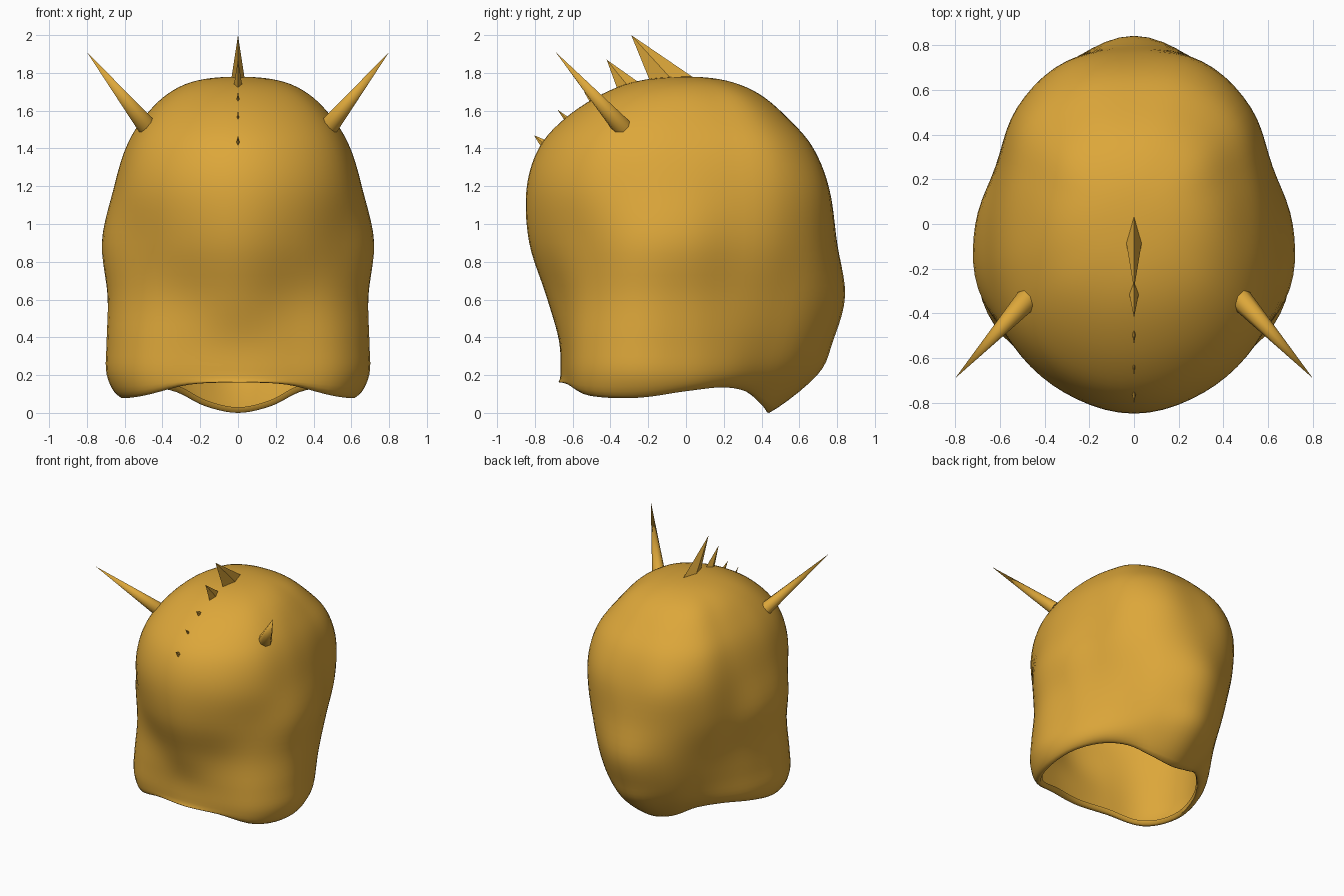
import bpy, bmesh, math
from mathutils import Vector

if "Cube" in bpy.data.objects:
    bpy.data.objects.remove(bpy.data.objects["Cube"])

gold = bpy.data.materials.new("golden_yellow")
gold.diffuse_color = (0.72, 0.385, 0.042, 1)
gold.use_nodes = True
gold.node_tree.nodes["Principled BSDF"].inputs["Base Color"].default_value = gold.diffuse_color


def make_object(name, bm, smooth_angle):
    bmesh.ops.recalc_face_normals(bm, faces=bm.faces)
    mesh = bpy.data.meshes.new(name)
    bm.to_mesh(mesh)
    bm.free()
    mesh.materials.append(gold)
    ob = bpy.data.objects.new(name, mesh)
    bpy.context.collection.objects.link(ob)
    bpy.ops.object.select_all(action='DESELECT')
    ob.select_set(True)
    bpy.context.view_layer.objects.active = ob
    bpy.ops.object.shade_smooth_by_angle(angle=math.radians(smooth_angle))
    return ob


def spline(a, b, c, d, t):
    """Catmull-Rom value between b and c."""
    return 0.5 * (2 * b + (c - a) * t + (2 * a - 5 * b + 4 * c - d) * t * t
                  + (3 * b - a - 3 * c + d) * t ** 3)


# Head sections: radii every 22.5 degrees, front centre round to back centre
RIM_Z = [.16, .15, .09, .08, .115, .135, .11, .035, 0]
RIM_R = [.665, .67, .715, .67, .59, .505, .46, .45, .44]
SECTIONS = [
    (0.20, [.665, .69, .765, .745, .65, .575, .55, .61, .695]),
    (0.38, [.672, .695, .76, .745, .655, .60, .61, .70, .778]),
    (0.62, [.74, .715, .74, .735, .665, .625, .665, .765, .842]),
    (0.90, [.83, .79, .755, .755, .71, .67, .725, .785, .80]),
    (1.18, [.845, .815, .765, .70, .655, .655, .735, .78, .76]),
    (1.40, [.78, .755, .71, .635, .59, .60, .675, .695, .675]),
    (1.56, [.64, .625, .595, .535, .495, .50, .55, .555, .54]),
    (1.69, [.44, .435, .425, .39, .37, .37, .40, .395, .385]),
    (1.76, [.24, .235, .23, .22, .215, .215, .215, .21, .21]),
]
SUB = 5


def around(values):
    """Smoothly resample a mirrored half ring into a full ring."""
    full = values + values[-2:0:-1]
    n = len(full)
    return [spline(full[i - 1], full[i], full[(i + 1) % n], full[(i + 2) % n], k / SUB)
            for i in range(n) for k in range(SUB)]


rows = [(around(RIM_R), around(RIM_Z))]
rows += [(around(r), around([z] * 9)) for z, r in SECTIONS]
count = len(rows[0][0])
rows.append(([0.0] * count, [1.78] * count))
# Helper rows beyond both ends keep the rim and crown tangents smooth
below = ([0.8 * r for r in rows[0][0]], [z + 0.03 for z in rows[0][1]])
beyond = ([-r for r in rows[-2][0]], rows[-2][1])
control = [below] + rows + [beyond]

# Thin inward-turned lip
rings = [([0.955 * r for r in rows[0][0]], [z + 0.03 for z in rows[0][1]]),
         ([0.97 * r for r in rows[0][0]], [z + 0.004 for z in rows[0][1]])]
for i in range(1, len(control) - 2):
    a, b, c, d = control[i - 1:i + 3]
    for k in range(SUB):
        rings.append(tuple([spline(a[m][j], b[m][j], c[m][j], d[m][j], k / SUB)
                            for j in range(count)] for m in (0, 1)))

# Hollow head shell, open below
bm = bmesh.new()
verts = []
for radii, heights in rings:
    ring = []
    for j in range(count):
        a = 2 * math.pi * j / count
        ring.append(bm.verts.new((radii[j] * math.sin(a), -radii[j] * math.cos(a),
                                  max(0, heights[j]))))
    verts.append(ring)
for lower, upper in zip(verts, verts[1:]):
    for j in range(count):
        k = (j + 1) % count
        bm.faces.new((lower[j], lower[k], upper[k], upper[j]))
crown = bm.verts.new((0, 0, 1.78))
for j in range(count):
    bm.faces.new((verts[-1][j], verts[-1][(j + 1) % count], crown))
make_object("head_shell", bm, 60)

# Pair of long side horns
for side, name in ((1, "right_horn"), (-1, "left_horn")):
    base = Vector((side * 0.48, -0.34, 1.515))
    tip = Vector((side * 0.80, -0.69, 1.91))
    axis = tip - base
    bm = bmesh.new()
    bmesh.ops.create_cone(bm, cap_ends=True, segments=8, radius1=0.052, radius2=0,
                          depth=axis.length)
    bmesh.ops.remove_doubles(bm, verts=bm.verts, dist=0.0001)
    bmesh.ops.rotate(bm, verts=bm.verts, matrix=axis.to_track_quat('Z', 'Y').to_matrix())
    bmesh.ops.translate(bm, verts=bm.verts, vec=(base + tip) / 2)
    make_object(name, bm, 65)

# Row of crest spikes: (tip y, z), (rear base y, z), (front base y, z), half width
CREST = [
    ((-.29, 2.00), (.04, 1.775), (-.19, 1.755), .036),
    ((-.42, 1.87), (-.25, 1.75), (-.36, 1.705), .023),
    ((-.54, 1.70), (-.45, 1.66), (-.50, 1.63), .010),
    ((-.68, 1.605), (-.60, 1.55), (-.63, 1.53), .008),
    ((-.805, 1.47), (-.71, 1.43), (-.75, 1.38), .014),
]
for i, (tip, rear, front, w) in enumerate(CREST):
    bm = bmesh.new()
    mid = ((rear[0] + front[0]) / 2, (rear[1] + front[1]) / 2)
    base = [bm.verts.new(p) for p in ((0, *rear), (w, *mid), (0, *front), (-w, *mid))]
    apex = bm.verts.new((0, *tip))
    bm.faces.new(base)
    for j in range(4):
        bm.faces.new((base[j], base[(j + 1) % 4], apex))
    make_object(f"crest_spike_{i + 1}", bm, 20)
